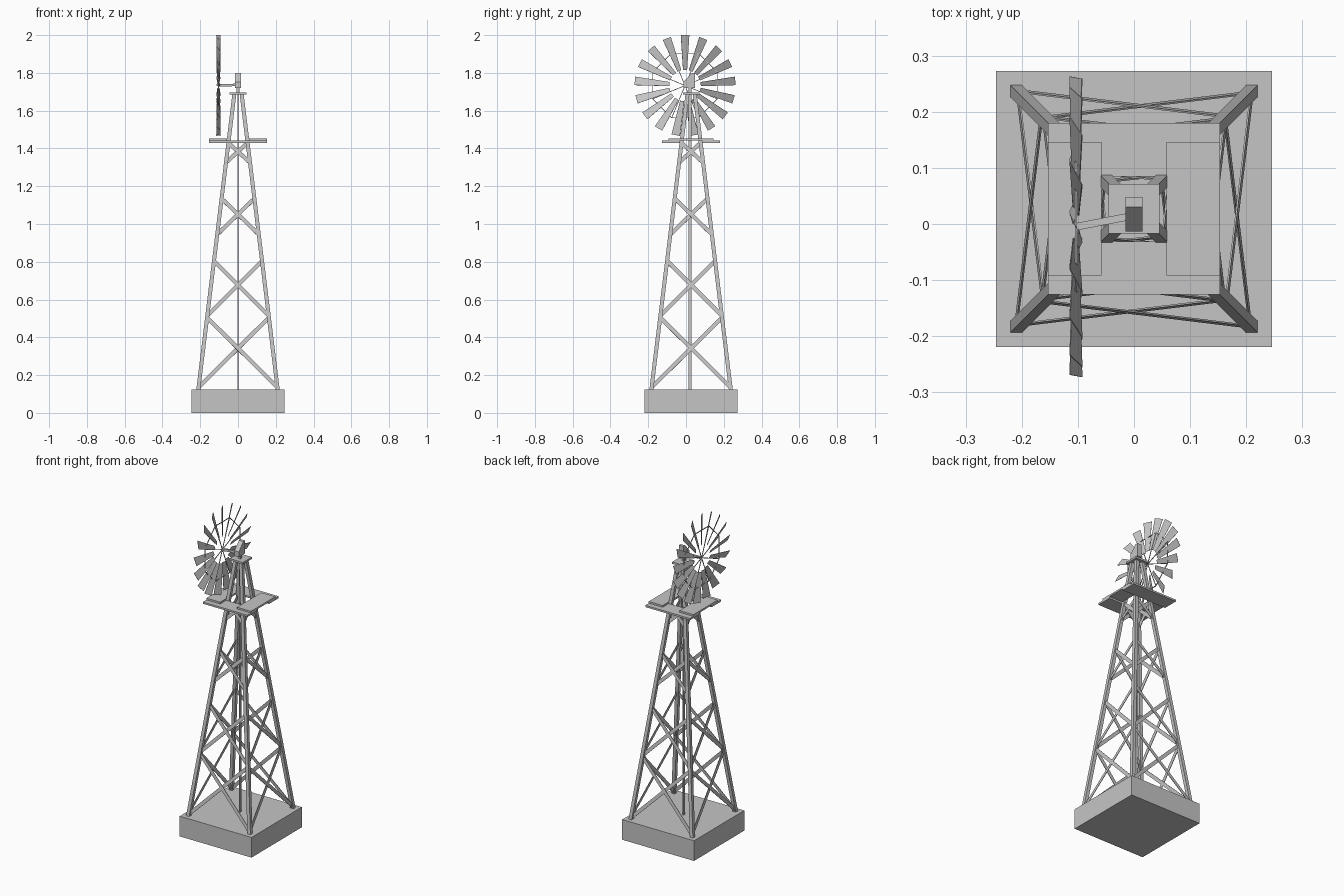
import bpy, bmesh, math
from mathutils import Vector, Matrix

if "Cube" in bpy.data.objects:
    bpy.data.objects.remove(bpy.data.objects["Cube"])

CY = 0.027                      # tower axis in y
SLOPE = 0.122                   # inward lean of the legs
steel = bpy.data.materials.new("grey_steel")
steel.diffuse_color = (0.56, 0.56, 0.56, 1)
steel.use_nodes = True
steel.node_tree.nodes["Principled BSDF"].inputs["Base Color"].default_value = steel.diffuse_color


def make(name, bm):
    bmesh.ops.recalc_face_normals(bm, faces=bm.faces)
    me = bpy.data.meshes.new(name)
    bm.to_mesh(me)
    bm.free()
    me.materials.append(steel)
    ob = bpy.data.objects.new(name, me)
    bpy.context.collection.objects.link(ob)
    return ob


def prism(bm, a, b):
    """Join two matching rings of points into a closed solid."""
    va, vb = [bm.verts.new(p) for p in a], [bm.verts.new(p) for p in b]
    n = len(va)
    bm.faces.new(va)
    bm.faces.new(vb[::-1])
    for i in range(n):
        j = (i + 1) % n
        bm.faces.new((va[i], vb[i], vb[j], va[j]))


def rect(c, u, v):
    c, u, v = Vector(c), Vector(u), Vector(v)
    return [c - u - v, c + u - v, c + u + v, c - u + v]


def box(bm, x0, x1, y0, y1, z0, z1):
    u, v = ((x1 - x0) / 2, 0, 0), (0, (y1 - y0) / 2, 0)
    cx, cy = (x0 + x1) / 2, (y0 + y1) / 2
    prism(bm, rect((cx, cy, z0), u, v), rect((cx, cy, z1), u, v))


def bar(bm, p, q, normal, width, thick):
    """Flat bar from p to q whose broad side faces the normal."""
    p, q = Vector(p), Vector(q)
    n = Vector(normal).normalized()
    side = (q - p).cross(n).normalized() * width / 2
    n = n * thick / 2
    prism(bm, rect(p, side, n), rect(q, side, n))


def leg_x(z):
    return 0.21 - SLOPE * (z - 0.125)


# Foundation block
bm = bmesh.new()
box(bm, -0.246, 0.246, CY - 0.246, CY + 0.246, 0, 0.125)
make("foundation", bm)

# Four leaning corner posts
bm = bmesh.new()
h = 0.0105
for sx in (-1, 1):
    for sy in (-1, 1):
        ends = [rect((sx * leg_x(z), CY + sy * leg_x(z), z), (h, 0, 0), (0, h, 0))
                for z in (0.12, 1.688)]
        prism(bm, *ends)
make("legs", bm)

# Crossed braces in four tiers on every side
bm = bmesh.new()
for k in range(4):
    turn = Matrix.Translation((0, CY, 0)) @ Matrix.Rotation(k * math.pi / 2, 4, 'Z')
    normal = turn.to_3x3() @ Vector((0, -1, SLOPE))
    for z0, z1 in ((0.135, 0.505), (0.515, 0.805), (0.945, 1.135), (1.325, 1.43)):
        for s in (-1, 1):
            off = 0.0015 * s
            p = turn @ Vector((-s * leg_x(z0), -leg_x(z0) + off, z0))
            q = turn @ Vector((s * leg_x(z1), -leg_x(z1) + off, z1))
            bar(bm, p, q, normal, 0.021, 0.003)
make("cross_braces", bm)

# Pump rod down the middle
bm = bmesh.new()
box(bm, -0.003, 0.003, 0.014, 0.028, 0.12, 1.69)
make("pump_rod", bm)

# Platform: two lower boards along x, two upper boards along y
bm = bmesh.new()
for s in (-1, 1):
    a, b = sorted((s * 0.058, s * 0.153))
    box(bm, -0.153, 0.153, CY + a, CY + b, 1.43, 1.441)
    box(bm, a, b, CY - 0.119, CY + 0.119, 1.441, 1.452)
make("platform", bm)

# Cap plate, neck and sloped gear housing
bm = bmesh.new()
box(bm, -0.045, 0.045, CY - 0.044, CY + 0.044, 1.685, 1.697)
make("cap_plate", bm)
bm = bmesh.new()
box(bm, -0.008, 0.008, 0.012, 0.028, 1.69, 1.725)
make("neck", bm)
bm = bmesh.new()
profile = ((-0.013, 1.72), (0.048, 1.72), (0.048, 1.8), (0.03, 1.8), (-0.013, 1.752))
prism(bm, *[[(x, y, z) for y, z in profile] for x in (-0.015, 0.015)])
make("gear_housing", bm)

# Square wheel shaft
HUB = Vector((-0.1035, -0.005, 1.733))
bm = bmesh.new()
bar(bm, HUB, (0, 0.015, 1.737), (0, 0, 1), 0.013, 0.013)
make("wheel_shaft", bm)


def on_wheel(r, a):
    return HUB + Vector((0, r * math.cos(a), r * math.sin(a)))


# Seventeen pitched, tapering blades
bm = bmesh.new()
pitch = math.radians(26)
for i in range(17):
    a = math.pi / 2 + 2 * math.pi * i / 17
    radial = Vector((0, math.cos(a), math.sin(a)))
    tang = Vector((0, math.sin(a), -math.cos(a)))
    wide = tang * math.cos(pitch) - Vector((math.sin(pitch), 0, 0))
    flat = radial.cross(wide).normalized() * 0.0008
    prism(bm, rect(on_wheel(0.083, a), wide * 0.012, flat),
          rect(on_wheel(0.267, a), wide * 0.025, flat))
make("wheel_blades", bm)

# Eight-sided support ring with spokes
bm = bmesh.new()
for i in range(8):
    a, b = [math.pi / 8 + math.pi / 4 * (i + k) for k in (0, 1)]
    bar(bm, on_wheel(0.185, a), on_wheel(0.185, b), (1, 0, 0), 0.004, 0.004)
    bar(bm, HUB, on_wheel(0.185, a), (1, 0, 0), 0.0035, 0.0035)
make("wheel_ring_and_spokes", bm)
